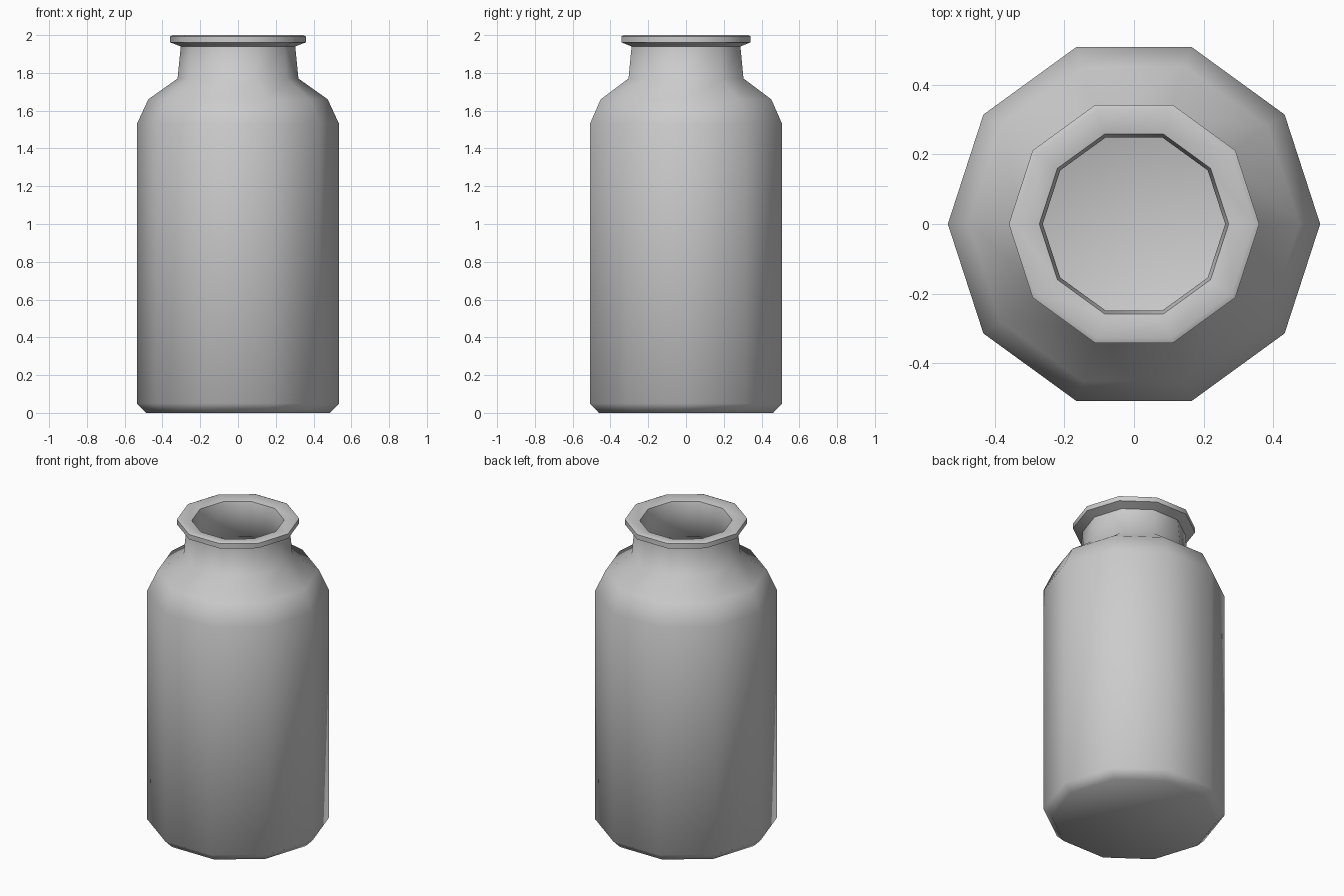
import bpy, bmesh, math

if "Cube" in bpy.data.objects:
    bpy.data.objects.remove(bpy.data.objects["Cube"])

SIDES = 10

# Closed profile (radius, height): outside from base to rim, then the inner wall down
outer = [(0.485, 0), (0.535, 0.05), (0.535, 1.53), (0.475, 1.66), (0.32, 1.77),
         (0.303, 1.94), (0.36, 1.962), (0.36, 1.993)]
inner = [(0.345, 2.0), (0.272, 1.985), (0.262, 1.94), (0.275, 1.755), (0.445, 1.63),
         (0.495, 1.52), (0.495, 0.07), (0.465, 0.04)]

bm = bmesh.new()
rings = [[bm.verts.new((r * math.cos(2 * math.pi * i / SIDES),
                        r * math.sin(2 * math.pi * i / SIDES), z))
          for i in range(SIDES)] for r, z in outer + inner]

# Bottle walls
for a, b in zip(rings, rings[1:]):
    for i in range(SIDES):
        j = (i + 1) % SIDES
        bm.faces.new((a[i], a[j], b[j], b[i]))

# Base and inner floor
bm.faces.new(rings[0][::-1])
bm.faces.new(rings[-1])
bmesh.ops.recalc_face_normals(bm, faces=bm.faces[:])

mesh = bpy.data.meshes.new("bottle")
bm.to_mesh(mesh)
bm.free()
bottle = bpy.data.objects.new("bottle", mesh)
bpy.context.collection.objects.link(bottle)

bpy.context.view_layer.objects.active = bottle
bottle.select_set(True)
bpy.ops.object.shade_smooth_by_angle(angle=math.radians(62))
